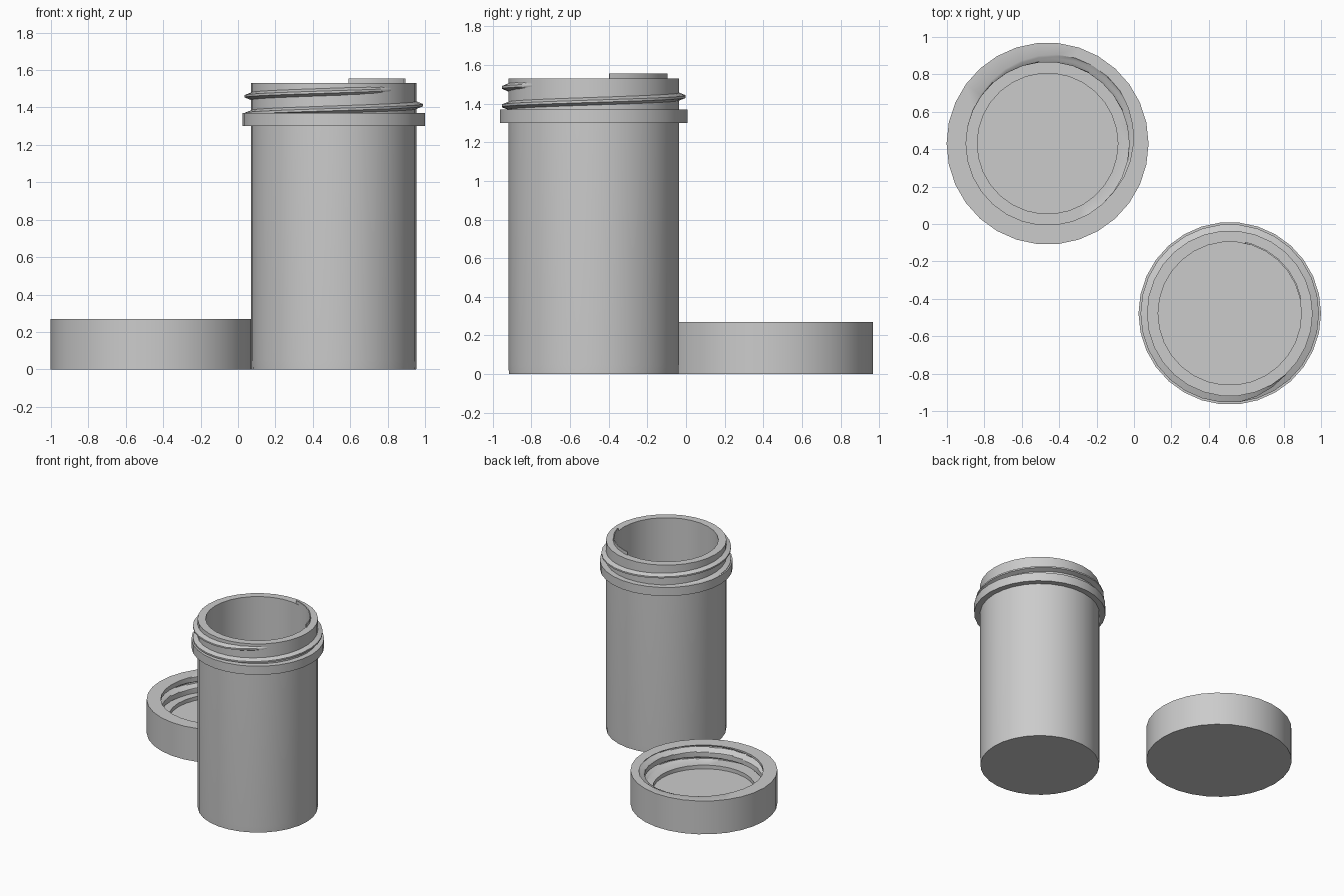
import bpy, bmesh
from math import sin, cos, radians

cube = bpy.data.objects.get("Cube")
if cube:
    bpy.data.objects.remove(cube)

SIDES = 30
STEP = 360 / SIDES
PITCH = 0.095
JAR = (0.512, -0.478)
LID = (-0.462, 0.43)

grey = bpy.data.materials.new("plain grey")
grey.use_nodes = True
colour = (0.6, 0.6, 0.6, 1)
grey.diffuse_color = colour
grey.node_tree.nodes["Principled BSDF"].inputs["Base Color"].default_value = colour


def skin(name, centre, angles, section, ring):
    """Join (radius, height) sections placed around a vertical axis.
    ring=True makes a closed lathe, ring=False a capped sweep."""
    bm = bmesh.new()
    loops = []
    for a in angles:
        t = radians(a)
        loops.append([bm.verts.new((r * cos(t), r * sin(t), z))
                      for r, z in section(a)])
    n = len(loops[0])
    pairs = list(zip(loops, loops[1:]))
    if ring:
        pairs.append((loops[-1], loops[0]))
    for p, q in pairs:
        for i in range(n - 1 if ring else n):
            j = (i + 1) % n
            bm.faces.new((p[i], q[i], q[j], p[j]))
    if not ring:
        bm.faces.new(loops[0])
        bm.faces.new(loops[-1])
    bmesh.ops.remove_doubles(bm, verts=bm.verts, dist=0.0001)
    bmesh.ops.recalc_face_normals(bm, faces=bm.faces)
    mesh = bpy.data.meshes.new(name)
    bm.to_mesh(mesh)
    bm.free()
    mesh.materials.append(grey)
    obj = bpy.data.objects.new(name, mesh)
    obj.location = (*centre, 0)
    bpy.context.collection.objects.link(obj)
    bpy.ops.object.select_all(action='DESELECT')
    obj.select_set(True)
    bpy.context.view_layer.objects.active = obj
    bpy.ops.object.shade_smooth_by_angle(angle=radians(30))
    return obj


full_turn = [i * STEP for i in range(SIDES)]

# Jar: hollow body with a collar below the neck
jar_profile = [(0, 0), (0.441, 0), (0.443, 0.05), (0.443, 1.30),
               (0.488, 1.30), (0.488, 1.37), (0.443, 1.37), (0.443, 1.53),
               (0.383, 1.53), (0.383, 0.06), (0, 0.06)]
skin("jar_body", JAR, full_turn, lambda a: jar_profile, True)

# Jar thread: a rising ridge that fades into the neck at its upper end
START, END = -324, 324


def thread_section(a):
    z = 1.46 + PITCH * (a - 180) / 360
    fade = min(1, (END - a) / 48)
    tip = 0.434 + 0.043 * fade
    return [(0.43, z - 0.025), (tip, z - 0.006),
            (tip, z + 0.006), (0.43, z + 0.025)]


turns = [START + i * STEP for i in range(int((END - START) / STEP) + 1)]
skin("jar_thread", JAR, turns, thread_section, False)

# Thin lip standing on part of the inner rim
lip = [(0.383, 1.52), (0.391, 1.52), (0.391, 1.555), (0.383, 1.555)]
skin("rim_lip", JAR, [12, 24, 36, 48, 60, 72, 78], lambda a: lip, False)

# Lid: open side up, a spiral groove cut in the bore, a ledge round the floor
HEIGHT, LEDGE, ROWS = 0.27, 0.135, 28


def bore_radius(a, z):
    d = (z - HEIGHT - PITCH * (a - 60) / 360) % PITCH
    d = min(d, PITCH - d)
    return 0.436 + 0.045 * min(1, max(0, 1.25 * (1 - d / 0.026)))


def lid_section(a):
    outside = [(0, 0), (0.54, 0), (0.54, HEIGHT)]
    heights = [HEIGHT + (LEDGE - HEIGHT) * i / ROWS for i in range(ROWS + 1)]
    bore = [(bore_radius(a, z), z) for z in heights]
    return outside + bore + [(0.376, LEDGE), (0.376, 0.105), (0, 0.105)]


skin("lid", LID, full_turn, lid_section, True)
